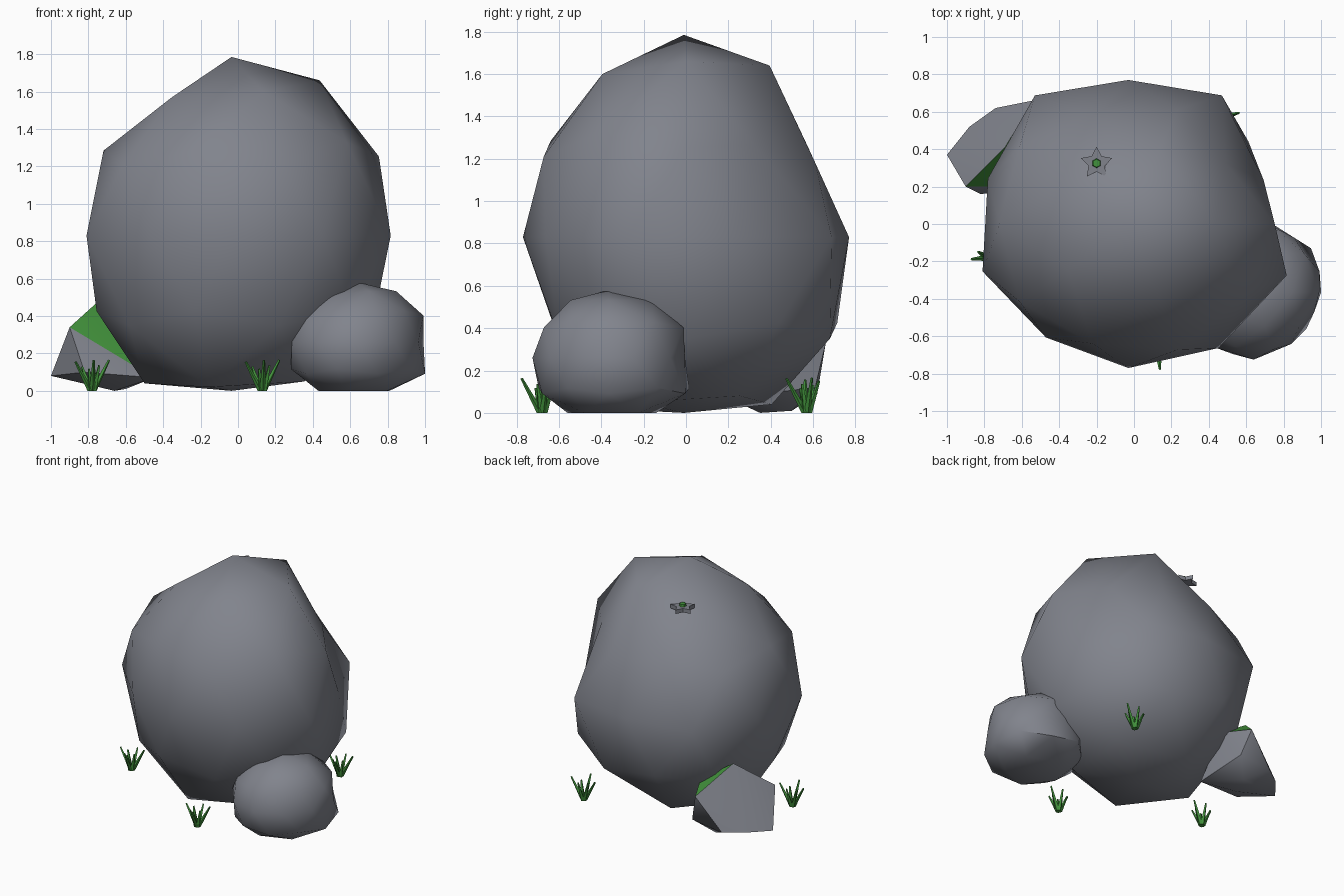
import bpy, bmesh, math
from mathutils import Vector, Matrix

if "Cube" in bpy.data.objects:
    bpy.data.objects.remove(bpy.data.objects["Cube"])


def material(name, rgb):
    m = bpy.data.materials.new(name)
    m.diffuse_color = (*rgb, 1)
    m.use_nodes = True
    m.node_tree.nodes["Principled BSDF"].inputs["Base Color"].default_value = m.diffuse_color
    return m


STONE = material("grey stone", (0.22, 0.23, 0.265))
GREEN = material("grass green", (0.055, 0.29, 0.045))


def make(name, bm, mats, smooth=None):
    bmesh.ops.recalc_face_normals(bm, faces=bm.faces)
    me = bpy.data.meshes.new(name)
    bm.to_mesh(me)
    bm.free()
    for m in mats:
        me.materials.append(m)
    ob = bpy.data.objects.new(name, me)
    bpy.context.collection.objects.link(ob)
    if smooth:
        bpy.ops.object.select_all(action='DESELECT')
        ob.select_set(True)
        bpy.context.view_layer.objects.active = ob
        bpy.ops.object.shade_smooth_by_angle(angle=math.radians(smooth))
    return ob


def clamp_plane(v, n, d):
    # push a point back onto a plane if it lies beyond it
    n = Vector(n)
    over = v.co.dot(n) - d
    if over > 0:
        v.co -= n * (over / n.length_squared)


# Main boulder: icosphere with uneven waist, chipped back and flat base
waist = {-162: .82, -126: .75, -90: .77, -54: .82, -18: .89,
         18: .76, 54: .85, 90: .77, 126: .85, 162: .79}
crown = {-144: 1.57, -72: 1.60, 0: 1.66, 72: 1.64, 144: 1.50}
base = {-180: .04, -108: .02, -36: .05, 36: .08, 108: .04, 180: .04}
bm = bmesh.new()
bmesh.ops.create_icosphere(bm, subdivisions=2, radius=1)
for v in bm.verts:
    x, y, z = v.co
    a = math.degrees(math.atan2(y, x))
    near = lambda t: t[min(t, key=lambda k: abs(k - a))]
    if abs(z) > .99:                                  # top and bottom points
        v.co = (-.035, -.01, 1.785 if z > 0 else 0)
    elif abs(z) < .01:                                # waist
        v.co = (x * near(waist) - .03, y * near(waist), .83)
    elif z > .8:                                      # crown
        v.co = (x * .83, y * .79, near(crown))
    elif z < -.8:                                     # foot
        v.co = (x * (.95 if x < 0 else .83), y * .79 + .01, near(base))
    else:                                             # shoulders and lower sides
        s = .79 + (0 if z > 0 else (.05 if y > 0 else -.05))
        v.co = (x * .845, y * s, z * .95 + .83 + (-.045 if z > 0 and x < .5 else .02 if z < 0 else 0))
    if z > .1:
        clamp_plane(v, (.3375, .263, .238), .552)
        clamp_plane(v, (0, 1, .457), 1.15)
make("main_boulder", bm, [STONE], 55)

# Medium rock at the front right, boxier on its inner and lower sides
bm = bmesh.new()
bmesh.ops.create_icosphere(bm, subdivisions=2, radius=1)
for v in bm.verts:
    x, y, z = v.co
    k = 1.08 if z < -.3 else 1
    if y > .2 and abs(z) > .3:
        y *= 1.15
    if x > .5 and abs(z) > .3:
        x *= 1.06
    if x > .3 and y < -.3:
        x, y = x * .92, y * .95
    v.co = (x * .37 * k + .64, y * .36 * k - .365, max(0, z * .32 + .26))
    if x < -.2 and z > .3:
        v.co.z -= .025
make("medium_rock", bm, [STONE], 50)

# Small angular rock at the back left, with one mossy facet
points = [(-1, .37, .08), (-.9, .2, .34), (-.69, .41, .53), (-.54, .66, .33),
          (-.74, .62, .09), (-.88, .52, .09), (-.48, .61, .12), (-.44, .45, .36),
          (-.66, .35, 0), (-.45, .2, .07), (-.82, .16, .1), (-.6, .5, .01)]
bm = bmesh.new()
for p in points:
    bm.verts.new(p)
bmesh.ops.convex_hull(bm, input=bm.verts)
bmesh.ops.recalc_face_normals(bm, faces=bm.faces)
for f in bm.faces:
    f.normal_update()
    f.material_index = int(f.normal.z > .5 and f.normal.x > .2)
make("small_rock", bm, [STONE, GREEN], 42)

# Grass tufts: thin cones fanning out from a point
blades = [(15, 27, .185), (80, 18, .16), (150, 22, .14), (185, 27, .175),
          (240, 12, .12), (275, 28, .185), (330, 14, .14)]
for i, (gx, gy) in enumerate([(-.78, -.18), (.13, -.68), (.47, .57)]):
    bm = bmesh.new()
    for turn, tilt, length in blades:
        m = (Matrix.Translation((gx, gy, 0)) @ Matrix.Rotation(math.radians(turn), 4, 'Z')
             @ Matrix.Translation((.01, 0, 0)) @ Matrix.Rotation(math.radians(tilt), 4, 'Y')
             @ Matrix.Translation((0, 0, length / 2)))
        bmesh.ops.create_cone(bm, cap_ends=True, segments=4, radius1=.017, radius2=.006,
                              depth=length, matrix=m)
    for v in bm.verts:
        v.co.z = max(0, v.co.z)
    make(f"grass_tuft_{i + 1}", bm, [GREEN])

# Star flower on the boulder: five-pointed slab with a green hexagonal centre
bm = bmesh.new()
ring = []
for k in range(10):
    r = .088 if k % 2 == 0 else .046
    a = math.radians(90 + 36 * k)
    ring.append(bm.verts.new((-.2 + r * math.cos(a), .325 + r * math.sin(a), 1.55)))
face = bm.faces.new(ring)
top = bmesh.ops.extrude_face_region(bm, geom=[face])
bmesh.ops.translate(bm, vec=(0, 0, .03), verts=[g for g in top["geom"] if isinstance(g, bmesh.types.BMVert)])
make("flower_petals", bm, [STONE])

bm = bmesh.new()
bmesh.ops.create_cone(bm, cap_ends=True, segments=6, radius1=.027, radius2=.022, depth=.026,
                      matrix=Matrix.Translation((-.2, .325, 1.585)))
make("flower_centre", bm, [GREEN])
